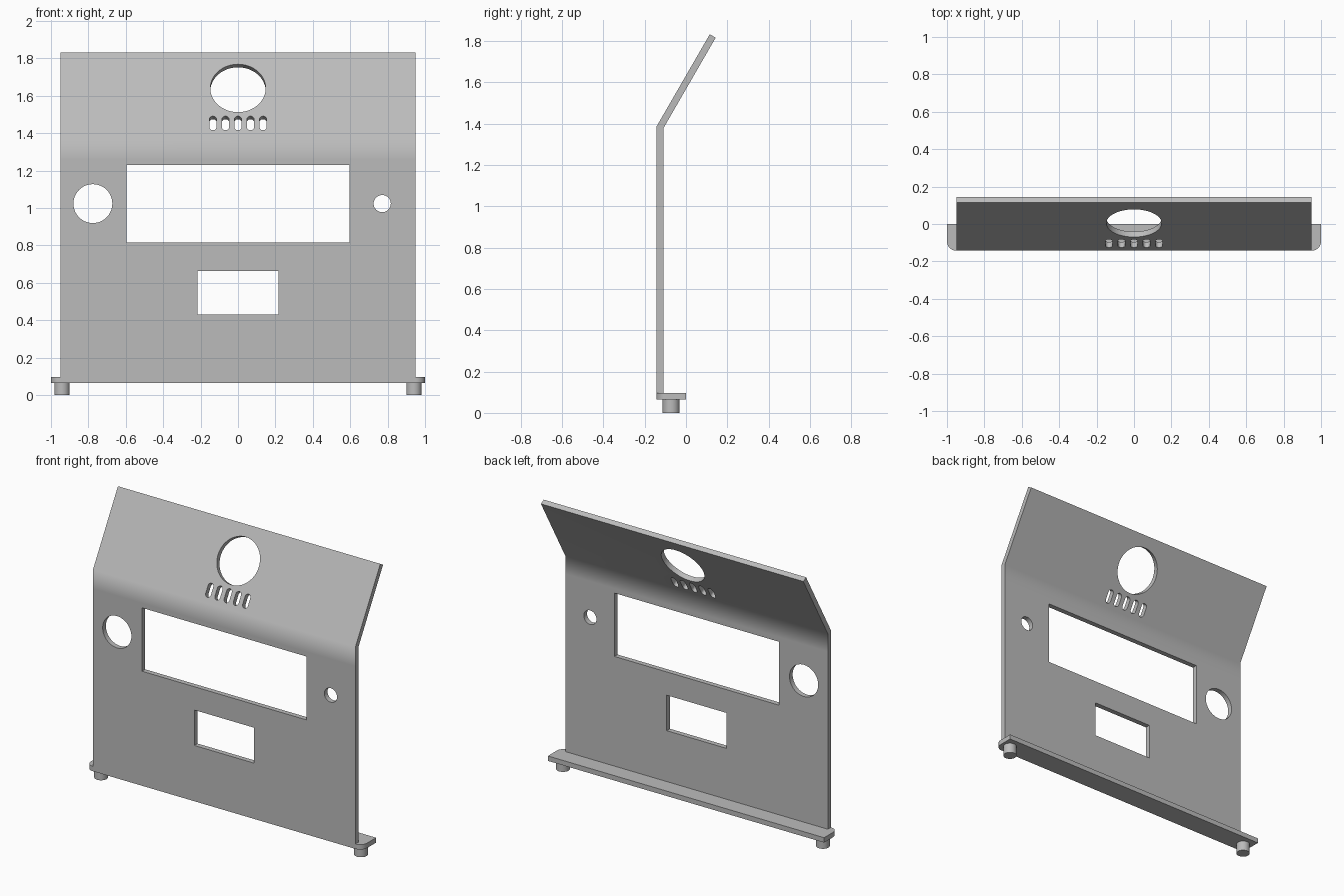
import bpy, bmesh, math
from mathutils import Matrix, Vector

cube = bpy.data.objects.get("Cube")
if cube:
    bpy.data.objects.remove(cube, do_unlink=True)

grey = bpy.data.materials.new("plain_grey")
grey.use_nodes = True
COLOUR = (0.5, 0.5, 0.5, 1)
grey.diffuse_color = COLOUR
grey.node_tree.nodes["Principled BSDF"].inputs["Base Color"].default_value = COLOUR

FRONT, THICK, BOTTOM, BEND, TOP = -0.143, 0.033, 0.065, 1.385, 1.832
TILT = math.radians(30)


def prism(name, points, depth, matrix):
    """Extrude a 2D outline by depth, centred on its own plane."""
    bm = bmesh.new()
    face = bm.faces.new([bm.verts.new((x, y, -depth / 2)) for x, y in points])
    out = bmesh.ops.extrude_face_region(bm, geom=[face])["geom"]
    verts = [v for v in out if isinstance(v, bmesh.types.BMVert)]
    bmesh.ops.translate(bm, vec=(0, 0, depth), verts=verts)
    bmesh.ops.recalc_face_normals(bm, faces=bm.faces)
    bm.transform(matrix)
    mesh = bpy.data.meshes.new(name)
    bm.to_mesh(mesh)
    bm.free()
    mesh.materials.append(grey)
    obj = bpy.data.objects.new(name, mesh)
    bpy.context.collection.objects.link(obj)
    return obj


def arc(cx, cy, r, start, end, steps):
    angles = [math.radians(start + (end - start) * i / steps) for i in range(steps + 1)]
    return [(cx + r * math.cos(a), cy + r * math.sin(a)) for a in angles]


def circle(r, sides=48):
    return arc(0, 0, r, 0, 360, sides)[:-1]


def rectangle(w, h):
    return [(-w / 2, -h / 2), (w / 2, -h / 2), (w / 2, h / 2), (-w / 2, h / 2)]


def slot(w, h):
    r, s = w / 2, h / 2 - w / 2
    return arc(0, s, r, 0, 180, 10) + arc(0, -s, r, 180, 360, 10)


def combine(target, tool, operation):
    mod = target.modifiers.new("combine", "BOOLEAN")
    mod.operation, mod.solver, mod.object = operation, "EXACT", tool
    bpy.context.view_layer.objects.active = target
    bpy.ops.object.modifier_apply(modifier=mod.name)
    bpy.data.objects.remove(tool, do_unlink=True)


def smooth(obj, degrees):
    bpy.ops.object.select_all(action="DESELECT")
    obj.select_set(True)
    bpy.context.view_layer.objects.active = obj
    bpy.ops.object.shade_smooth_by_angle(angle=math.radians(degrees))


# Bent sheet, drawn as a side profile (y, z) and extruded along x
back = FRONT + THICK
inner_bend = BEND - THICK * math.tan(TILT / 2)
top_y = FRONT + (TOP - BEND) * math.tan(TILT)
profile = [
    (FRONT, BOTTOM), (FRONT, 1.26), (FRONT, BEND), (top_y, TOP),
    (top_y + THICK * math.cos(TILT), TOP - THICK * math.sin(TILT)),
    (back, inner_bend), (back, 1.26), (back, BOTTOM),
]
along_x = Matrix(((0, 0, 1, 0), (1, 0, 0, 0), (0, 1, 0, 0), (0, 0, 0, 1)))
panel = prism("front_panel", profile, 1.9, along_x)

# Base flange with rounded front corners
R = 0.05
outline = [(1, 0), (-1, 0)]
outline += arc(-1 + R, FRONT + R, R, 180, 270, 8) + arc(1 - R, FRONT + R, R, 270, 360, 8)
flange = prism("base_flange", outline, 0.032, Matrix.Translation((0, 0, BOTTOM + 0.016)))
combine(panel, flange, "UNION")


# Openings through the upright part and the tilted part
def cut(shape, x, z, tilted=False):
    y = FRONT + (z - BEND) * math.tan(TILT) if tilted else FRONT
    angle = math.pi / 2 - (TILT if tilted else 0)
    matrix = Matrix.Translation(Vector((x, y, z))) @ Matrix.Rotation(angle, 4, "X")
    combine(panel, prism("cutter", shape, 0.15, matrix), "DIFFERENCE")


cut(rectangle(1.19, 0.415), 0, 1.022)
cut(rectangle(0.433, 0.232), 0, 0.546)
cut(circle(0.104), -0.776, 1.023)
cut(circle(0.046, 32), 0.771, 1.023)
cut(circle(0.148, 64), 0, 1.64, True)
for i in range(-2, 3):
    cut(slot(0.038, 0.087), i * 0.067, 1.453, True)

# Soft shading over the bend, crisp edges elsewhere
smooth(panel, 35)
weighted = panel.modifiers.new("weighted_normals", "WEIGHTED_NORMAL")
weighted.keep_sharp = True
weighted.weight = 90

# Feet
for side, x in (("left", 0.941), ("right", -0.941)):
    foot = prism(side + "_foot", circle(0.041, 32), 0.066, Matrix.Translation((x, -0.072, 0.033)))
    smooth(foot, 30)
